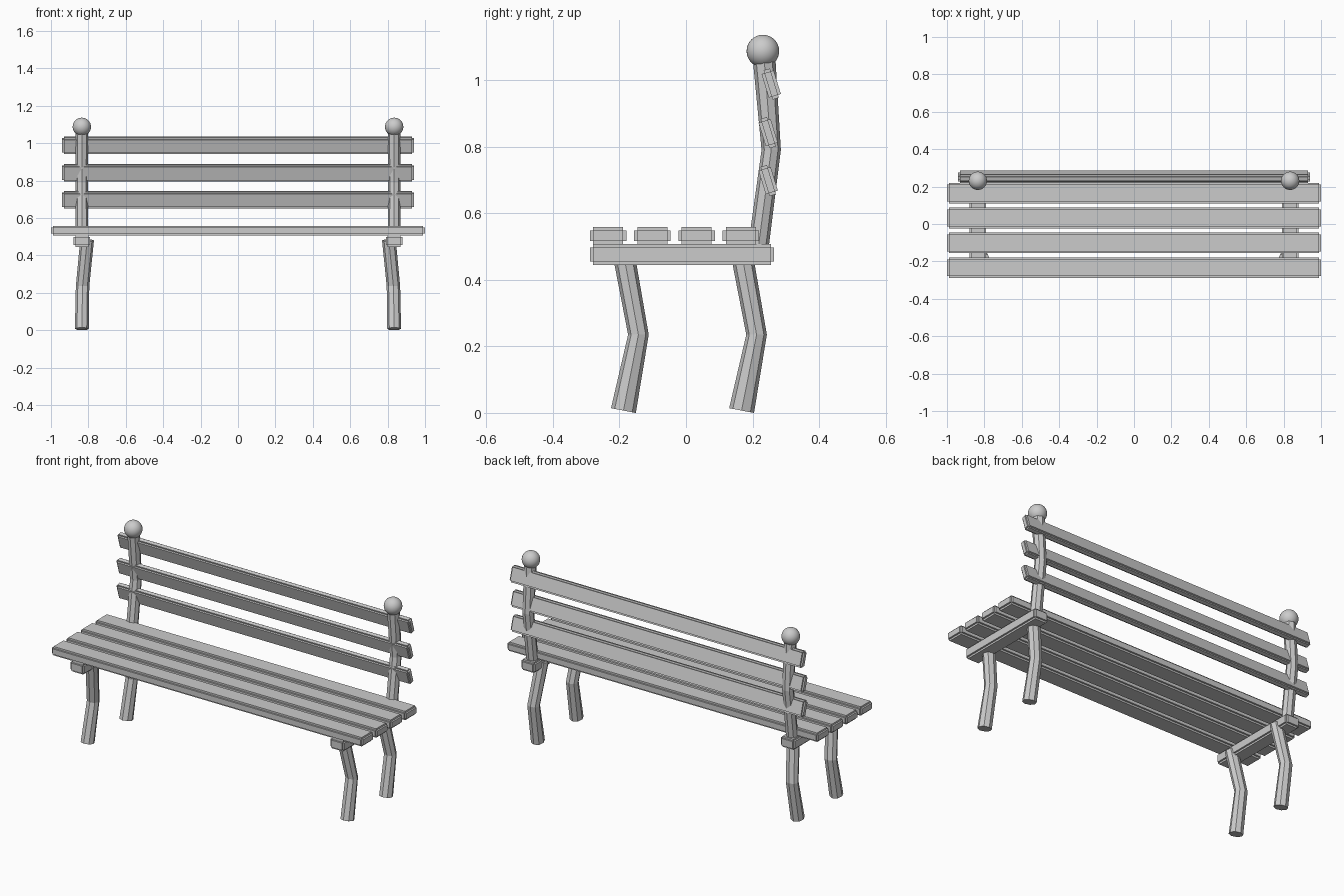
import bpy, bmesh, math
from mathutils import Matrix, Vector

old = bpy.data.objects.get("Cube")
if old:
    bpy.data.objects.remove(old, do_unlink=True)

grey = bpy.data.materials.new("plain_grey")
grey.use_nodes = True
grey.diffuse_color = (0.6, 0.6, 0.6, 1)
grey.node_tree.nodes["Principled BSDF"].inputs["Base Color"].default_value = (0.6, 0.6, 0.6, 1)


def finish(name, bm):
    """Turn a bmesh into a named grey object."""
    bmesh.ops.recalc_face_normals(bm, faces=bm.faces)
    mesh = bpy.data.meshes.new(name)
    bm.to_mesh(mesh)
    bm.free()
    mesh.materials.append(grey)
    obj = bpy.data.objects.new(name, mesh)
    bpy.context.collection.objects.link(obj)
    return obj


def plank(name, size, location, tilt=0, step=0.01):
    """Box with a small rebate along every edge, tilted about the x axis."""
    bm = bmesh.new()
    bmesh.ops.create_cube(bm, size=1)
    bmesh.ops.scale(bm, vec=[s - 2 * step for s in size], verts=bm.verts)
    bm.normal_update()
    raised = bmesh.ops.extrude_discrete_faces(bm, faces=bm.faces[:])["faces"]
    for face in raised:
        outward = face.calc_center_median().normalized() * step
        bmesh.ops.translate(bm, vec=outward, verts=face.verts)
    obj = finish(name, bm)
    obj.location = location
    obj.rotation_euler.x = math.radians(tilt)
    return obj


def bent_pole(name, stations, sides=8):
    """Faceted pole through rings of (x, y, z, tilt, x radius, y radius)."""
    bm = bmesh.new()
    rings = []
    for x, y, z, tilt, rx, ry in stations:
        turn = Matrix.Rotation(math.radians(tilt), 3, 'X')
        ring = []
        for i in range(sides):
            a = math.tau * i / sides
            offset = turn @ Vector((rx * math.cos(a), ry * math.sin(a), 0))
            ring.append(bm.verts.new(Vector((x, y, z)) + offset))
        rings.append(ring)
    for low, high in zip(rings, rings[1:]):
        for i in range(sides):
            j = (i + 1) % sides
            bm.faces.new((low[i], low[j], high[j], high[i]))
    bm.faces.new(rings[0][::-1])
    bm.faces.new(rings[-1])
    return finish(name, bm)


# Seat slats
for i in range(4):
    plank(f"seat_slat_{i + 1}", (2, 0.11, 0.052), (0, -0.234 + 0.133 * i, 0.532))

# Tilted backrest slats
for i, (y, z) in enumerate([(0.247, 0.698), (0.247, 0.842), (0.256, 0.988)]):
    plank(f"back_slat_{i + 1}", (1.88, 0.038, 0.092), (0, y, z), tilt=17, step=0.009)

# Frame at each end: beam, two legs, back post and ball finial
for side, s in (("left", 1), ("right", -1)):
    x = 0.835 * s
    plank(f"{side}_beam", (0.09, 0.554, 0.062), (x, -0.012, 0.476))
    for place, y in (("front", -0.188), ("back", 0.167)):
        bent_pole(f"{side}_{place}_leg", [
            (x, y, 0.007, -11, 0.037, 0.038),
            (x - 0.004 * s, y + 0.045, 0.235, 0, 0.036, 0.031),
            (x - 0.028 * s, y, 0.48, 8, 0.037, 0.033)])
    bent_pole(f"{side}_back_post", [
        (x, 0.215, 0.48, -7, 0.034, 0.031),
        (x, 0.256, 0.79, 0, 0.033, 0.029),
        (x, 0.235, 1.06, 6, 0.034, 0.034)])

    bm = bmesh.new()
    bmesh.ops.create_uvsphere(bm, u_segments=32, v_segments=16, radius=0.049)
    for face in bm.faces:
        face.smooth = True
    finish(f"{side}_ball_finial", bm).location = (x, 0.231, 1.087)
